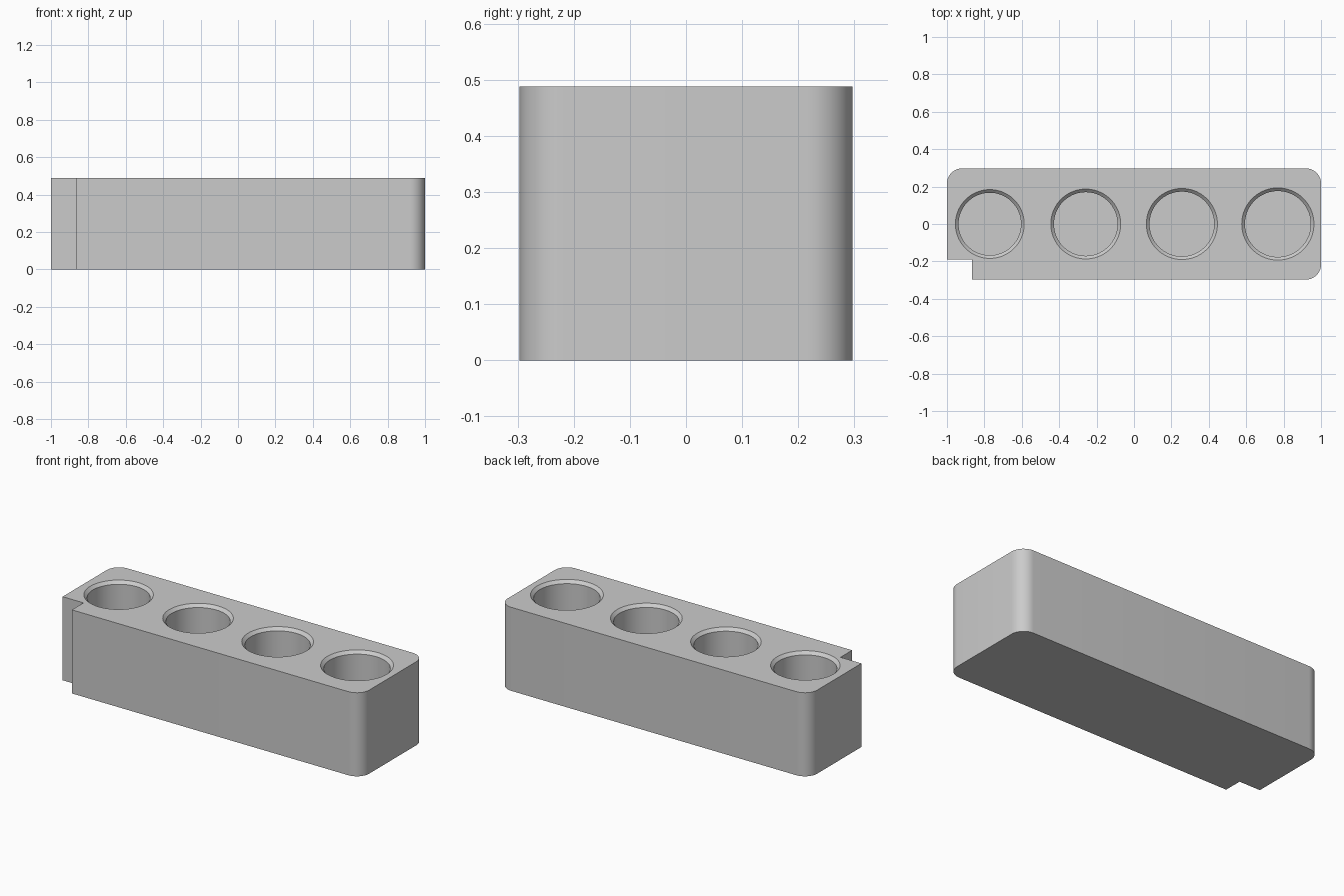
import bpy, bmesh, math

if "Cube" in bpy.data.objects:
    bpy.data.objects.remove(bpy.data.objects["Cube"], do_unlink=True)

HALF_Y, HEIGHT, FLOOR = 0.297, 0.488, 0.07
CORNER, CHAMFER = 0.08, 0.017

grey = bpy.data.materials.new("light_grey")
grey.use_nodes = True
grey.diffuse_color = (0.6, 0.6, 0.6, 1)
grey.node_tree.nodes["Principled BSDF"].inputs["Base Color"].default_value = (0.6, 0.6, 0.6, 1)


def make_object(name, bm):
    bmesh.ops.recalc_face_normals(bm, faces=bm.faces)
    mesh = bpy.data.meshes.new(name)
    bm.to_mesh(mesh)
    bm.free()
    obj = bpy.data.objects.new(name, mesh)
    mesh.materials.append(grey)
    bpy.context.collection.objects.link(obj)
    return obj


# Block outline with one notched corner, extruded upward
outline = [(-1, HALF_Y), (-1, -0.19), (-0.865, -0.19),
           (-0.865, -HALF_Y), (1, -HALF_Y), (1, HALF_Y)]
bm = bmesh.new()
base = bm.faces.new([bm.verts.new((x, y, 0)) for x, y in outline])
top = bmesh.ops.extrude_face_region(bm, geom=[base])["geom"]
for v in top:
    if isinstance(v, bmesh.types.BMVert):
        v.co.z = HEIGHT

# Round the three plain vertical corners
corners = [e for e in bm.edges
           if abs(e.verts[0].co.z - e.verts[1].co.z) > 0.1
           and abs(e.verts[0].co.x) > 0.99 and abs(e.verts[0].co.y) > 0.25]
bmesh.ops.bevel(bm, geom=corners, offset=CORNER, segments=12,
                profile=0.5, affect='EDGES')
block = make_object("holder_block", bm)


def hole_cutter(name, x, radius):
    """Turned profile: straight bore with a chamfered mouth."""
    inner = radius - CHAMFER
    profile = [(0, FLOOR), (inner, FLOOR), (inner, HEIGHT - CHAMFER),
               (radius + CHAMFER, HEIGHT + CHAMFER), (0, HEIGHT + CHAMFER)]
    bm = bmesh.new()
    verts = [bm.verts.new((x + r, 0, z)) for r, z in profile]
    edges = [bm.edges.new(pair) for pair in zip(verts, verts[1:])]
    bmesh.ops.spin(bm, geom=verts + edges, cent=(x, 0, 0), axis=(0, 0, 1),
                   angle=math.tau, steps=72, use_duplicate=False)
    bmesh.ops.remove_doubles(bm, verts=bm.verts, dist=0.0001)
    return make_object(name, bm)


# Four round pockets, each slightly wider than the last
cutters = []
for i, (x, radius) in enumerate([(-0.771, 0.184), (-0.258, 0.187),
                                 (0.256, 0.19), (0.769, 0.193)]):
    cutter = hole_cutter(f"pocket_cutter_{i + 1}", x, radius)
    cutter.hide_render = True
    mod = block.modifiers.new("pocket", 'BOOLEAN')
    mod.operation, mod.solver, mod.object = 'DIFFERENCE', 'EXACT', cutter
    cutters.append(cutter)

# Apply the cuts and remove the helpers
bpy.ops.object.select_all(action='DESELECT')
block.select_set(True)
bpy.context.view_layer.objects.active = block
for mod in list(block.modifiers):
    bpy.ops.object.modifier_apply(modifier=mod.name)
for cutter in cutters:
    bpy.data.objects.remove(cutter, do_unlink=True)
bpy.ops.object.shade_smooth_by_angle(angle=math.radians(30))
